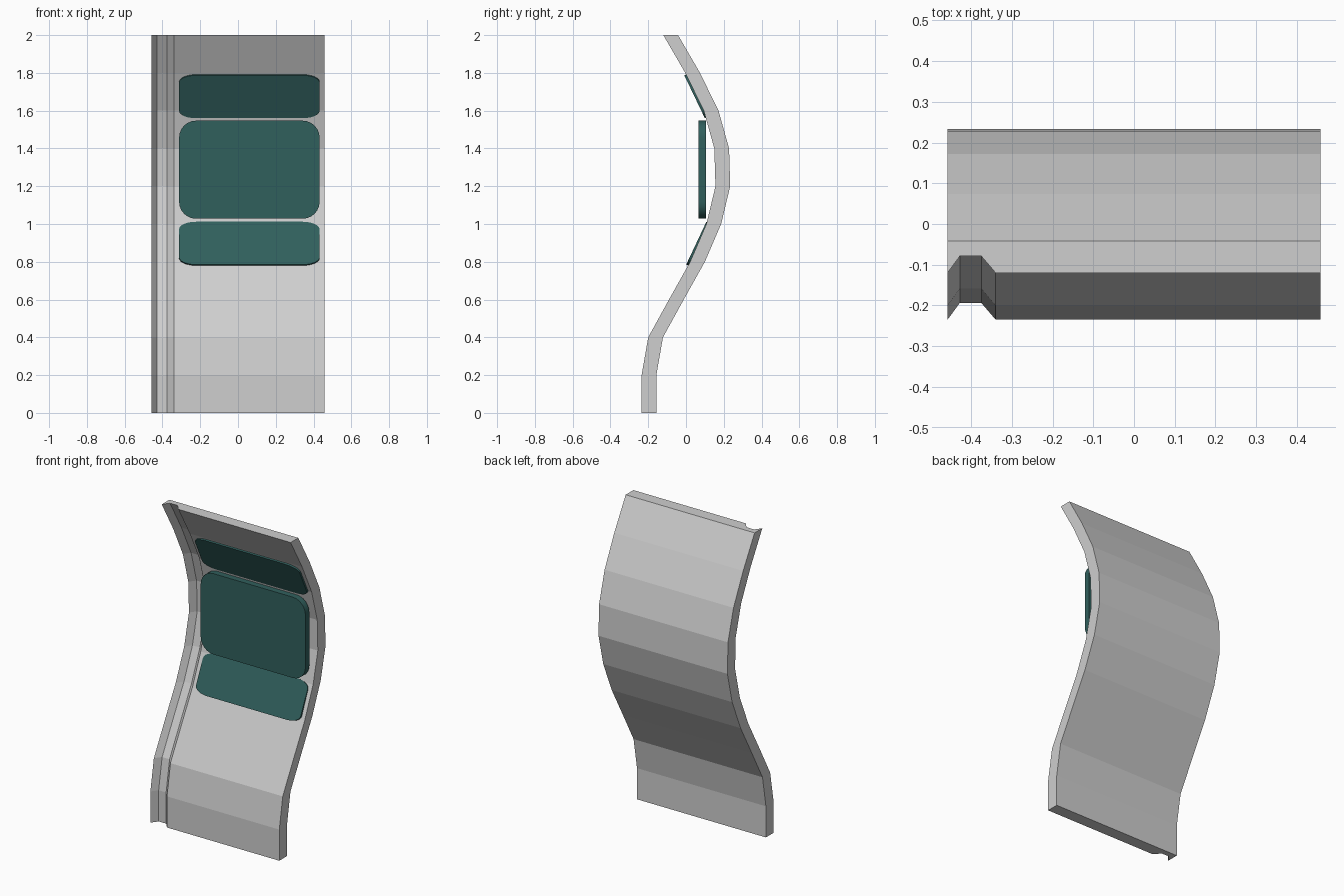
import bpy, bmesh, math
from mathutils import Vector

if "Cube" in bpy.data.objects:
    bpy.data.objects.remove(bpy.data.objects["Cube"])


def material(name, rgb):
    m = bpy.data.materials.new(name)
    m.diffuse_color = (*rgb, 1)
    m.use_nodes = True
    m.node_tree.nodes["Principled BSDF"].inputs["Base Color"].default_value = m.diffuse_color
    return m


GREY = material("panel grey", (0.62, 0.62, 0.62))
TEAL = material("window teal", (0.03, 0.115, 0.108))


def finish(name, bm, mat):
    bmesh.ops.recalc_face_normals(bm, faces=bm.faces)
    mesh = bpy.data.meshes.new(name)
    bm.to_mesh(mesh)
    bm.free()
    mesh.materials.append(mat)
    ob = bpy.data.objects.new(name, mesh)
    bpy.context.collection.objects.link(ob)
    return ob


# Curved wall panel: a grooved plan section swept up the side profile
section = [(-0.458, 0), (-0.428, 0.041), (-0.375, 0.041), (-0.34, 0),
           (0.458, 0), (0.458, 0.078), (-0.458, 0.078)]
front_y = [-0.235, -0.235, -0.2, -0.09, 0.022, 0.108, 0.156, 0.15, 0.094, -0.004, -0.12]
bm = bmesh.new()
rings = [[bm.verts.new((x, y + d, i * 0.2)) for x, d in section]
         for i, y in enumerate(front_y)]
n = len(section)
for a, b in zip(rings, rings[1:]):
    for i in range(n):
        j = (i + 1) % n
        bm.faces.new((a[i], a[j], b[j], b[i]))
bm.faces.new(rings[0])
bm.faces.new(rings[-1])
finish("wall_panel", bm, GREY)


# Rounded window slabs, front face spanning two (y, z) points
def window(name, low, high, width=0.744, cx=0.06, depth=0.04, steps=6):
    low, high = Vector((0, *low)), Vector((0, *high))
    up = (high - low).normalized()
    back = Vector((1, 0, 0)).cross(up) * -1
    if back.y < 0:
        back = -back
    half = (high - low).length / 2
    mid = (low + high) / 2 + Vector((cx, 0, 0))
    rx, rz = 0.09, 0.09 * half / 0.26   # corners squash with the height
    outline = []
    for k, (sx, sz) in enumerate([(1, 1), (-1, 1), (-1, -1), (1, -1)]):
        for s in range(steps + 1):
            a = math.pi / 2 * (k + s / steps)
            outline.append((sx * (width / 2 - rx) + rx * math.cos(a),
                            sz * (half - rz) + rz * math.sin(a)))
    bm = bmesh.new()
    face = bm.faces.new([bm.verts.new(mid + Vector((u, 0, 0)) + up * v) for u, v in outline])
    ext = bmesh.ops.extrude_face_region(bm, geom=[face], use_keep_orig=True)
    bmesh.ops.translate(bm, vec=back * depth,
                        verts=[g for g in ext["geom"] if isinstance(g, bmesh.types.BMVert)])
    ob = finish(name, bm, TEAL)
    bpy.context.view_layer.objects.active = ob
    ob.select_set(True)
    bpy.ops.object.shade_smooth_by_angle(angle=math.radians(30))
    ob.select_set(False)


window("middle_window", (0.067, 1.028), (0.067, 1.547))
window("upper_window", (0.1, 1.56), (-0.009, 1.787))
window("lower_window", (0.001, 0.785), (0.108, 1.012))
